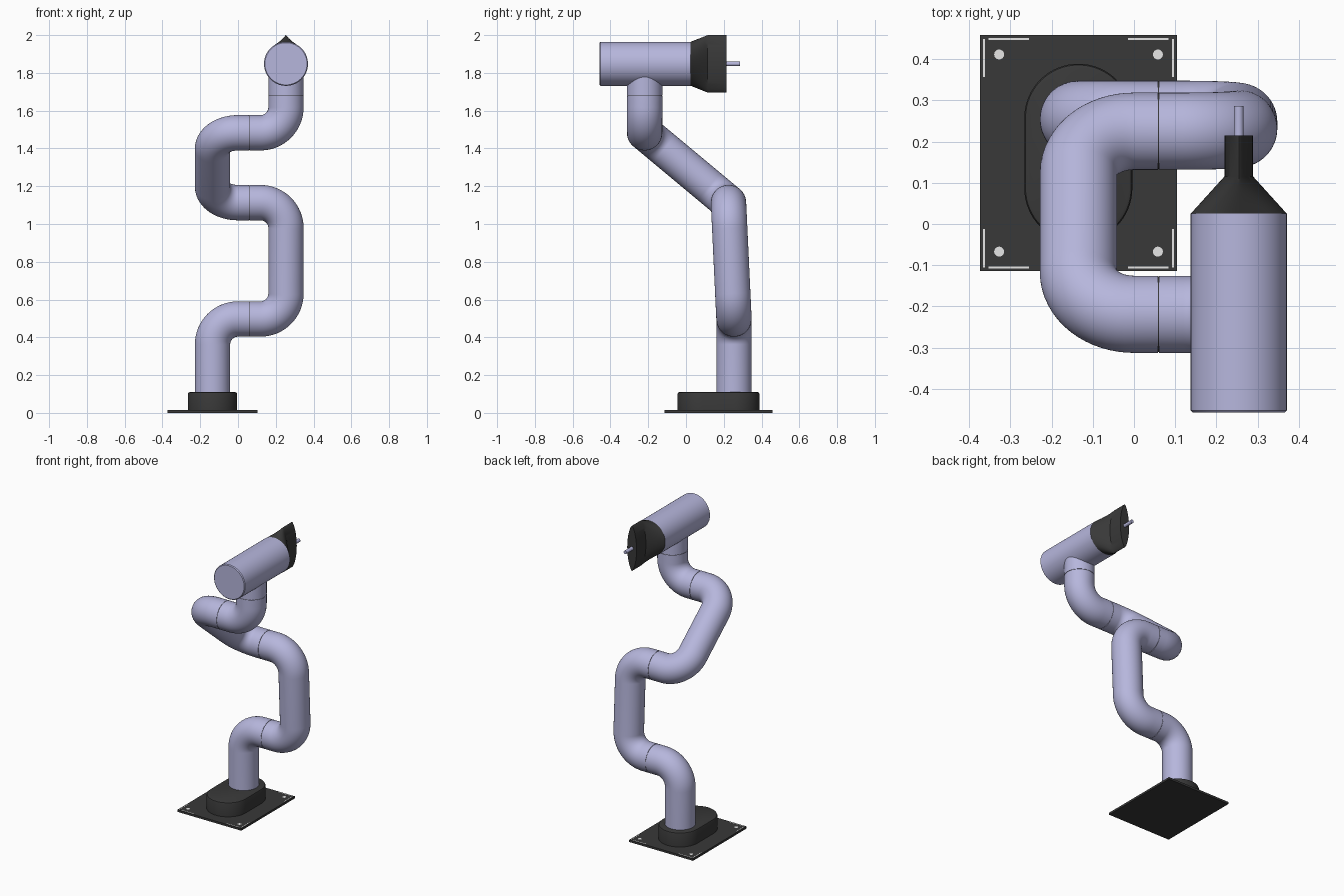
import bpy, bmesh, math
from mathutils import Vector as V

if "Cube" in bpy.data.objects:
    bpy.data.objects.remove(bpy.data.objects["Cube"])


def material(name, rgb):
    m = bpy.data.materials.new(name)
    m.diffuse_color = (*rgb, 1)
    m.use_nodes = True
    m.node_tree.nodes["Principled BSDF"].inputs["Base Color"].default_value = m.diffuse_color
    return m


LAVENDER = material("lavender", (0.47, 0.47, 0.72))
DARK = material("dark grey", (0.04, 0.04, 0.04))
WHITE = material("white", (0.95, 0.95, 0.95))


def loft(name, rings, mat, angle=35):
    """Skin a list of closed rings and cap both ends."""
    bm = bmesh.new()
    vs = [[bm.verts.new(p) for p in ring] for ring in rings]
    n = len(vs[0])
    for a, b in zip(vs, vs[1:]):
        for i in range(n):
            j = (i + 1) % n
            bm.faces.new((a[i], a[j], b[j], b[i]))
    bm.faces.new(vs[0])
    bm.faces.new(vs[-1])
    bmesh.ops.recalc_face_normals(bm, faces=bm.faces)
    me = bpy.data.meshes.new(name)
    bm.to_mesh(me)
    bm.free()
    me.materials.append(mat)
    ob = bpy.data.objects.new(name, me)
    bpy.context.collection.objects.link(ob)
    bpy.ops.object.select_all(action='DESELECT')
    ob.select_set(True)
    bpy.context.view_layer.objects.active = ob
    bpy.ops.object.shade_smooth_by_angle(angle=math.radians(angle))
    return ob


def circle(c, t, n, r, sides=64):
    """Ring around c, across direction t, starting at normal n."""
    b = t.cross(n)
    return [c + r * (math.cos(a) * n + math.sin(a) * b)
            for a in (2 * math.pi * i / sides for i in range(sides))]


def rod(name, a, b, r, mat, chamfer=0.0):
    a, b = V(a), V(b)
    t = (b - a).normalized()
    n = t.orthogonal().normalized()
    rings = [circle(a, t, n, r - chamfer)]
    if chamfer:
        rings.append(circle(a + t * chamfer, t, n, r))
    rings.append(circle(b, t, n, r))
    return loft(name, rings, mat)


def box(name, x0, x1, y0, y1, z0, z1, mat):
    return loft(name, [[V((x, y, z)) for x, y in
                        ((x0, y0), (x1, y0), (x1, y1), (x0, y1))] for z in (z0, z1)], mat)


TUBE, BEND = 0.0935, 0.135


def pipe(name, pts, steps=16):
    """Planar pipe along pts with rounded elbows."""
    pts = [V(p) for p in pts]
    d = [(b - a).normalized() for a, b in zip(pts, pts[1:])]
    n = d[0].cross(d[1]).normalized()
    rings = [circle(pts[0], d[0], n, TUBE)]
    for p, t0, t1 in zip(pts[1:-1], d, d[1:]):
        turn = t0.angle(t1)
        start = p - t0 * BEND * math.tan(turn / 2)
        side = n.cross(t0)
        for k in range(steps + 1):
            a = turn * k / steps
            c = start + BEND * (math.sin(a) * t0 + (1 - math.cos(a)) * side)
            rings.append(circle(c, math.cos(a) * t0 + math.sin(a) * side, n, TUBE))
    rings.append(circle(pts[-1], d[-1], n, TUBE))
    return loft(name, rings, LAVENDER)


# Base plate
X0, X1, Y0, Y1, TOP = -0.373, 0.104, -0.114, 0.458, 0.014
box("base_plate", X0, X1, Y0, Y1, 0, TOP, DARK)

# Bolts and corner marks on the plate
for x, sx in ((X0, 1), (X1, -1)):
    for y, sy in ((Y0, 1), (Y1, -1)):
        bx, by = x + sx * 0.046, y + sy * 0.047
        rod("plate_bolt", (bx, by, TOP - 0.004), (bx, by, TOP + 0.001), 0.012, WHITE)
        mx, my = x + sx * 0.009, y + sy * 0.009
        xs = sorted((x + sx * 0.02, x + sx * 0.118))
        ys = sorted((y + sy * 0.009, y + sy * 0.102))
        box("corner_mark_x", *xs, my - 0.0025, my + 0.0025, TOP - 0.004, TOP + 0.001, WHITE)
        box("corner_mark_y", mx - 0.0025, mx + 0.0025, *ys, TOP - 0.004, TOP + 0.001, WHITE)


# Rounded pedestal
def stadium(r, z):
    ring = []
    for i in range(66):
        a = math.pi * (i if i < 33 else i - 1) / 32
        ring.append(V((-0.135 + r * math.cos(a),
                       0.172 + (0.0855 if i < 33 else -0.0855) + r * math.sin(a), z)))
    return ring


loft("base_pedestal", [stadium(0.131, 0.01), stadium(0.131, 0.1),
                       stadium(0.128, 0.107), stadium(0.121, 0.11)], DARK)

# Arm links, meeting at joints on the middle plane
LEFT, MID, RIGHT, GAP = -0.135, 0.0595, 0.254, 0.0015
J1, J2, J3 = (0.254, 0.497), (0.225, 1.113), (-0.219, 1.483)
lo, hi = MID - GAP, MID + GAP
pipe("lower_link", [(LEFT, J1[0], 0.1), (LEFT, *J1), (lo, *J1)])
pipe("upper_arm", [(hi, *J1), (RIGHT, *J1), (RIGHT, *J2), (hi, *J2)])
pipe("forearm", [(lo, *J2), (LEFT, *J2), (LEFT, *J3), (lo, *J3)])
pipe("wrist_link", [(hi, *J3), (RIGHT, *J3), (RIGHT, J3[0], 1.68 - GAP)])
rod("wrist_neck", (RIGHT, J3[0], 1.68 + GAP), (RIGHT, J3[0], 1.81), TUBE, LAVENDER)

# Dark seams inside the joints
for j in (J1, J2, J3):
    rod("joint_seam", (MID - 0.01, *j), (MID + 0.01, *j), TUBE - 0.002, DARK)
rod("joint_seam", (RIGHT, J3[0], 1.67), (RIGHT, J3[0], 1.69), TUBE - 0.002, DARK)

# Tool head
HZ, HR = 1.848, 0.1165
rod("head_body", (RIGHT, -0.457, HZ), (RIGHT, 0.025, HZ), HR, LAVENDER, 0.005)


# Nozzle: round collar flattening into a tall pointed lens
def nozzle_ring(y, s):
    ring = []
    for i in range(64):
        a = 2 * math.pi * i / 64
        sn, cs = math.sin(a), math.cos(a)
        lens = math.copysign(0.035 * abs(sn) ** 1.4, sn)
        ring.append(V((RIGHT + (1 - s) * HR * sn + s * lens, y,
                       HZ + ((1 - s) * HR + s * 0.152) * cs)))
    return ring


loft("nozzle", [nozzle_ring(0.025 + 0.09 * k / 6, k / 6) for k in range(7)]
     + [nozzle_ring(0.214, 1)], DARK, 30)
rod("tool_tip", (RIGHT, 0.2, HZ), (RIGHT, 0.286, HZ), 0.0115, LAVENDER)
